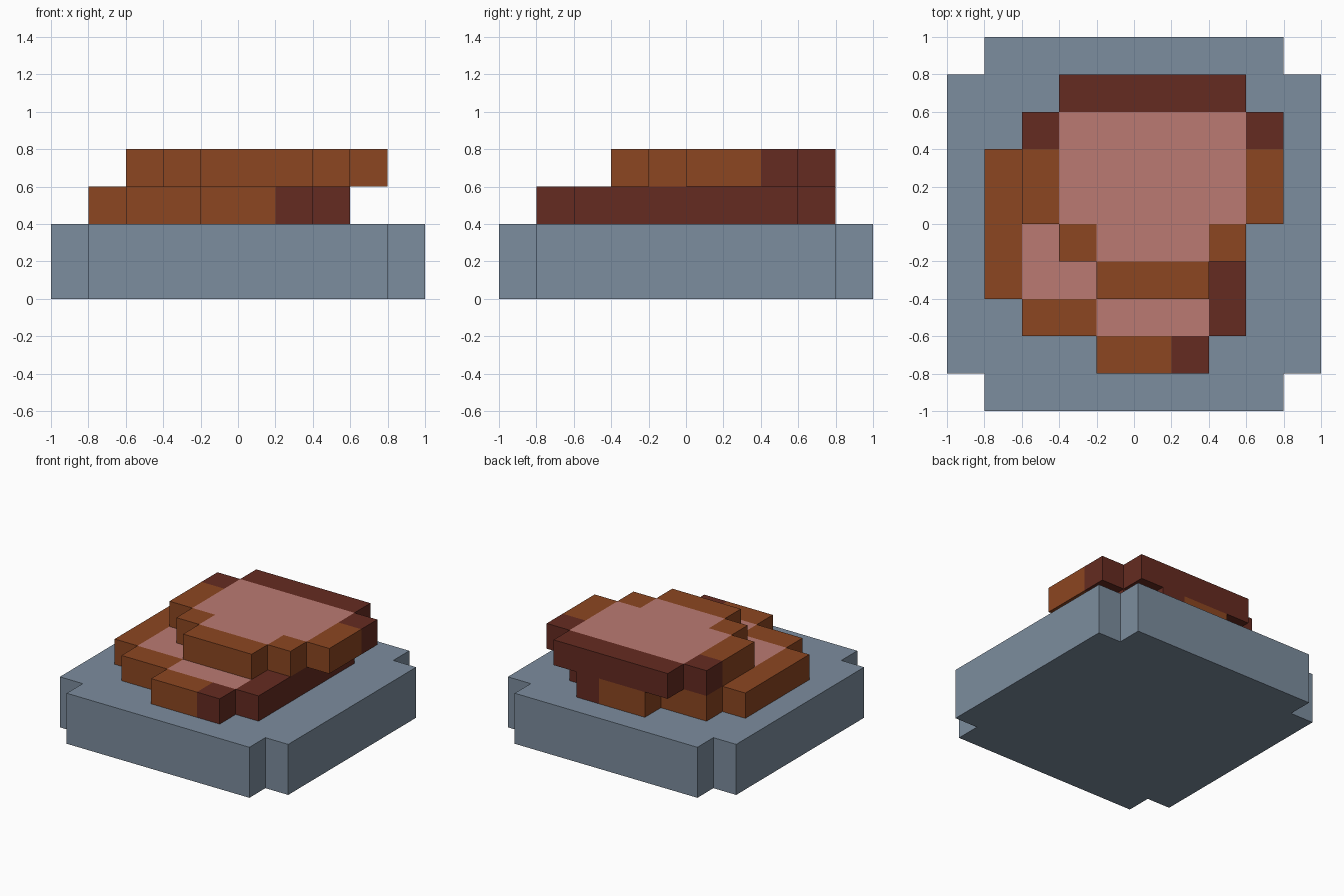
import bpy
import bmesh

CELL = 0.2

cube = bpy.data.objects.get("Cube")
if cube:
    bpy.data.objects.remove(cube, do_unlink=True)


def make_material(name, rgb):
    mat = bpy.data.materials.new(name)
    mat.use_nodes = True
    color = (*rgb, 1.0)
    mat.diffuse_color = color
    mat.node_tree.nodes["Principled BSDF"].inputs["Base Color"].default_value = color
    return mat


MATERIALS = {
    "S": make_material("slate blue", (0.202, 0.266, 0.342)),
    "B": make_material("crust brown", (0.262, 0.061, 0.015)),
    "D": make_material("dark red brown", (0.130, 0.024, 0.015)),
    "P": make_material("meat pink", (0.497, 0.195, 0.168)),
}


def build_layer(name, rows, bottom, height):
    """Extrude a square-cell plan (back row first, -x to +x) into a slab."""
    letters = sorted(set("".join(rows)) - {"."})
    bm = bmesh.new()
    half_x, half_y = len(rows[0]) / 2, len(rows) / 2
    verts = {}

    def corner(c, r):
        if (c, r) not in verts:
            verts[c, r] = bm.verts.new(((c - half_x) * CELL, (half_y - r) * CELL, bottom))
        return verts[c, r]

    # Plan cells
    for r, row in enumerate(rows):
        for c, letter in enumerate(row):
            if letter != ".":
                face = bm.faces.new([corner(c, r + 1), corner(c + 1, r + 1),
                                     corner(c + 1, r), corner(c, r)])
                face.material_index = letters.index(letter)

    # Raise the top, keeping the underside
    plan = list(bm.faces)
    raised = bmesh.ops.extrude_face_region(bm, geom=plan, use_keep_orig=True)["geom"]
    top_verts = [g for g in raised if isinstance(g, bmesh.types.BMVert)]
    bmesh.ops.translate(bm, verts=top_verts, vec=(0, 0, height))
    bmesh.ops.recalc_face_normals(bm, faces=bm.faces)

    # Each wall takes the colour of the cell above it
    for face in bm.faces:
        if abs(face.normal.z) < 0.5:
            for edge in face.edges:
                for other in edge.link_faces:
                    if other.normal.z > 0.5:
                        face.material_index = other.material_index

    # Merge flat neighbours of the same colour
    bmesh.ops.dissolve_limit(bm, angle_limit=0.01, verts=bm.verts[:],
                             edges=bm.edges[:], delimit={"MATERIAL"})
    mesh = bpy.data.meshes.new(name)
    bm.to_mesh(mesh)
    bm.free()
    for letter in letters:
        mesh.materials.append(MATERIALS[letter])
    obj = bpy.data.objects.new(name, mesh)
    bpy.context.collection.objects.link(obj)
    return obj


# Square plate with notched corners
notched = "." + "S" * 8 + "."
build_layer("plate", [notched] + ["S" * 10] * 8 + [notched], 0.0, 0.4)

# Lower slice
build_layer("lower_slice", [
    "...BBD..",
    ".BBPPPD.",
    "BPPPPPD.",
    "BPPPPPD.",
    "BPPPPPD.",
    "BPPPPPD.",
    ".BBPPPD.",
    "...BBD..",
], 0.4, CELL)

# Upper slice, shifted back and sideways
build_layer("upper_slice", [
    "..DDDDD.",
    ".DPPPPPD",
    ".BPPPPPB",
    ".BPPPPPB",
    "..BPPPB.",
    "...BBB..",
    "........",
    "........",
], 0.6, CELL)
